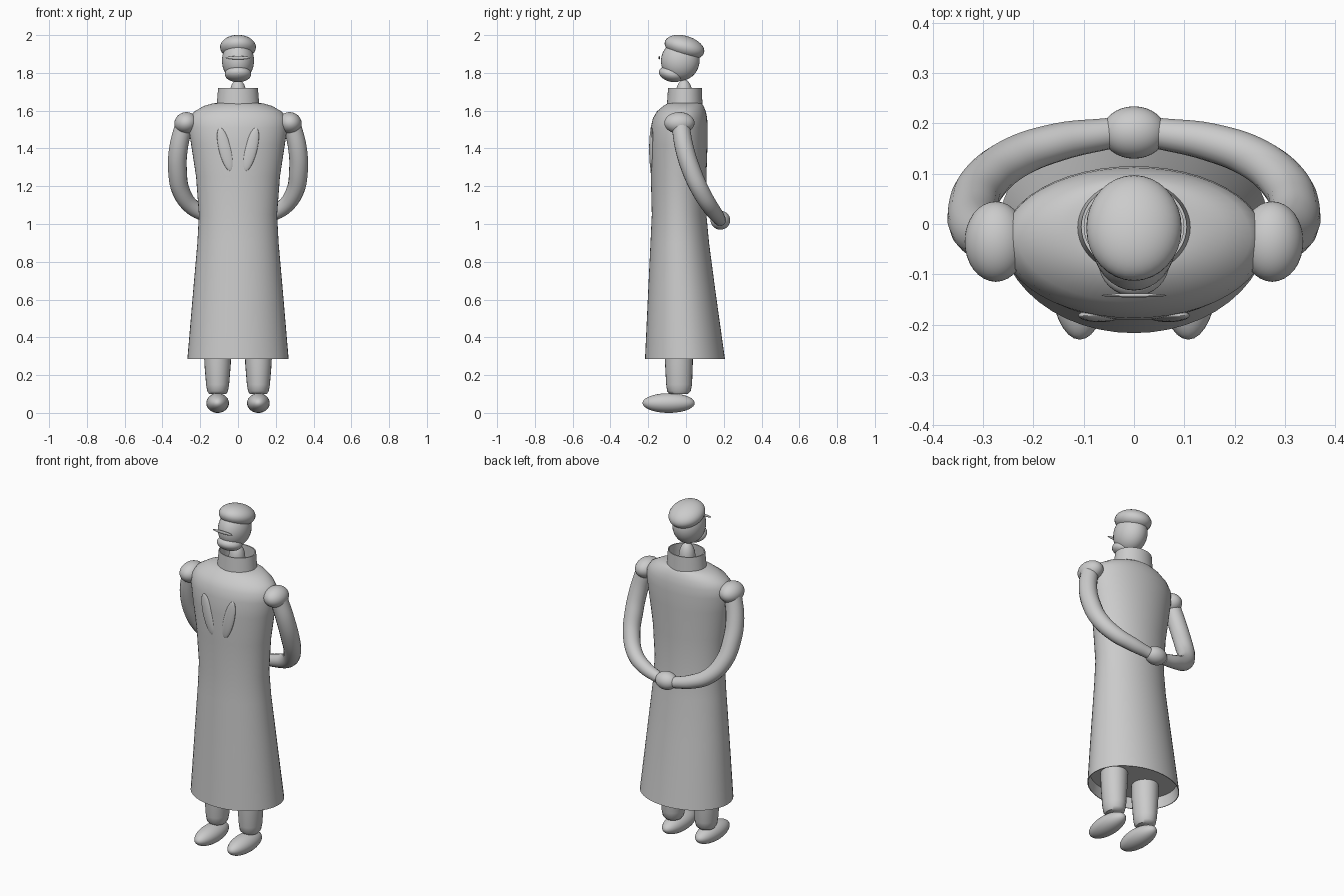
import bpy, math

cube = bpy.data.objects.get("Cube")
if cube:
    bpy.data.objects.remove(cube, do_unlink=True)

grey = bpy.data.materials.new("plain_grey")
grey.use_nodes = True
COLOR = (0.6, 0.6, 0.6, 1)
grey.diffuse_color = COLOR
grey.node_tree.nodes["Principled BSDF"].inputs["Base Color"].default_value = COLOR


def finish(obj, name, angle=50):
    obj.name = name
    obj.data.materials.clear()
    obj.data.materials.append(grey)
    bpy.ops.object.select_all(action='DESELECT')
    obj.select_set(True)
    bpy.context.view_layer.objects.active = obj
    bpy.ops.object.shade_smooth_by_angle(angle=math.radians(angle))
    return obj


def ellipsoid(name, center, radii, tilt=(0, 0, 0)):
    bpy.ops.mesh.primitive_uv_sphere_add(
        segments=32, ring_count=20, location=center,
        rotation=[math.radians(a) for a in tilt])
    bpy.context.object.scale = radii
    return finish(bpy.context.object, name)


def loft(name, rows, x=0, sides=48):
    """Stack of ellipses, each row (z, half width, front y, back y), with closed ends."""
    verts, faces = [], []
    for z, half, front, back in rows:
        for i in range(sides):
            a = 2 * math.pi * i / sides
            verts.append((x + half * math.cos(a),
                          (front + back) / 2 + (back - front) / 2 * math.sin(a), z))
    for r in range(len(rows) - 1):
        for i in range(sides):
            j = (i + 1) % sides
            faces.append((r * sides + i, r * sides + j,
                          (r + 1) * sides + j, (r + 1) * sides + i))
    faces.append(tuple(reversed(range(sides))))
    faces.append(tuple(range((len(rows) - 1) * sides, len(rows) * sides)))
    mesh = bpy.data.meshes.new(name)
    mesh.from_pydata(verts, [], faces)
    obj = bpy.data.objects.new(name, mesh)
    bpy.context.collection.objects.link(obj)
    return finish(obj, name)


def tube(name, points):
    """Tapered tube through points (x, y, z, radius)."""
    curve = bpy.data.curves.new(name, 'CURVE')
    curve.dimensions = '3D'
    curve.bevel_depth = 1
    curve.bevel_resolution = 6
    curve.use_fill_caps = True
    curve.resolution_u = 6
    spline = curve.splines.new('BEZIER')
    spline.bezier_points.add(len(points) - 1)
    for bp, (x, y, z, radius) in zip(spline.bezier_points, points):
        bp.co = (x, y, z)
        bp.radius = radius
        bp.handle_left_type = bp.handle_right_type = 'AUTO'
    obj = bpy.data.objects.new(name, curve)
    bpy.context.collection.objects.link(obj)
    bpy.ops.object.select_all(action='DESELECT')
    obj.select_set(True)
    bpy.context.view_layer.objects.active = obj
    bpy.ops.object.convert(target='MESH')
    return finish(bpy.context.object, name)


# Long coat, with a recessed underside inside the hem
loft("coat", [
    (0.35, 0.255, -0.206, 0.190), (0.286, 0.264, -0.213, 0.202),
    (0.286, 0.268, -0.217, 0.206), (0.65, 0.237, -0.200, 0.155),
    (0.90, 0.215, -0.188, 0.122), (1.05, 0.207, -0.181, 0.108),
    (1.25, 0.222, -0.186, 0.108), (1.42, 0.248, -0.191, 0.114),
    (1.51, 0.262, -0.187, 0.115), (1.56, 0.258, -0.175, 0.112),
    (1.595, 0.232, -0.155, 0.105), (1.625, 0.180, -0.120, 0.093),
    (1.638, 0.135, -0.098, 0.083), (1.642, 0.100, -0.085, 0.075)])

# Standing collar, open at the top
loft("collar", [
    (1.63, 0.113, -0.101, 0.087), (1.72, 0.105, -0.095, 0.084),
    (1.72, 0.099, -0.089, 0.078), (1.645, 0.104, -0.094, 0.080)])

# Neck and head
ellipsoid("neck", (0, -0.01, 1.68), (0.045, 0.045, 0.085))
ellipsoid("head", (0, -0.03, 1.865), (0.085, 0.102, 0.108), (-15, 0, 0))
ellipsoid("jaw", (0, -0.078, 1.793), (0.07, 0.067, 0.04), (-15, 0, 0))
ellipsoid("cap", (0, -0.008, 1.936), (0.095, 0.108, 0.06), (-16, 0, 0))
ellipsoid("face_bar", (0, -0.142, 1.88), (0.065, 0.004, 0.009))

# Clasped hands behind the back
ellipsoid("hands", (0, 0.182, 1.02), (0.064, 0.052, 0.05))

for side, s in (("left", 1), ("right", -1)):
    # Arm
    ellipsoid(side + "_shoulder", (s * 0.275, -0.035, 1.535),
              (0.062, 0.08, 0.057), (0, s * 12, 0))
    tube(side + "_arm", [
        (s * 0.285, -0.03, 1.53, 0.048), (s * 0.315, -0.008, 1.40, 0.05),
        (s * 0.32, 0.03, 1.28, 0.05), (s * 0.30, 0.08, 1.17, 0.047),
        (s * 0.24, 0.13, 1.088, 0.043), (s * 0.15, 0.163, 1.045, 0.038),
        (s * 0.05, 0.18, 1.02, 0.031)])
    # Lapel
    ellipsoid(side + "_lapel", (s * 0.068, -0.182, 1.395),
              (0.033, 0.013, 0.118), (0, s * 14, 0))
    # Leg and foot
    loft(side + "_leg", [
        (0.10, 0.045, -0.085, 0.010), (0.115, 0.055, -0.100, 0.025),
        (0.15, 0.061, -0.105, 0.032), (0.26, 0.070, -0.111, 0.036),
        (0.36, 0.073, -0.112, 0.038)], s * 0.108, 24)
    ellipsoid(side + "_foot", (s * 0.108, -0.092, 0.052), (0.06, 0.138, 0.052))
